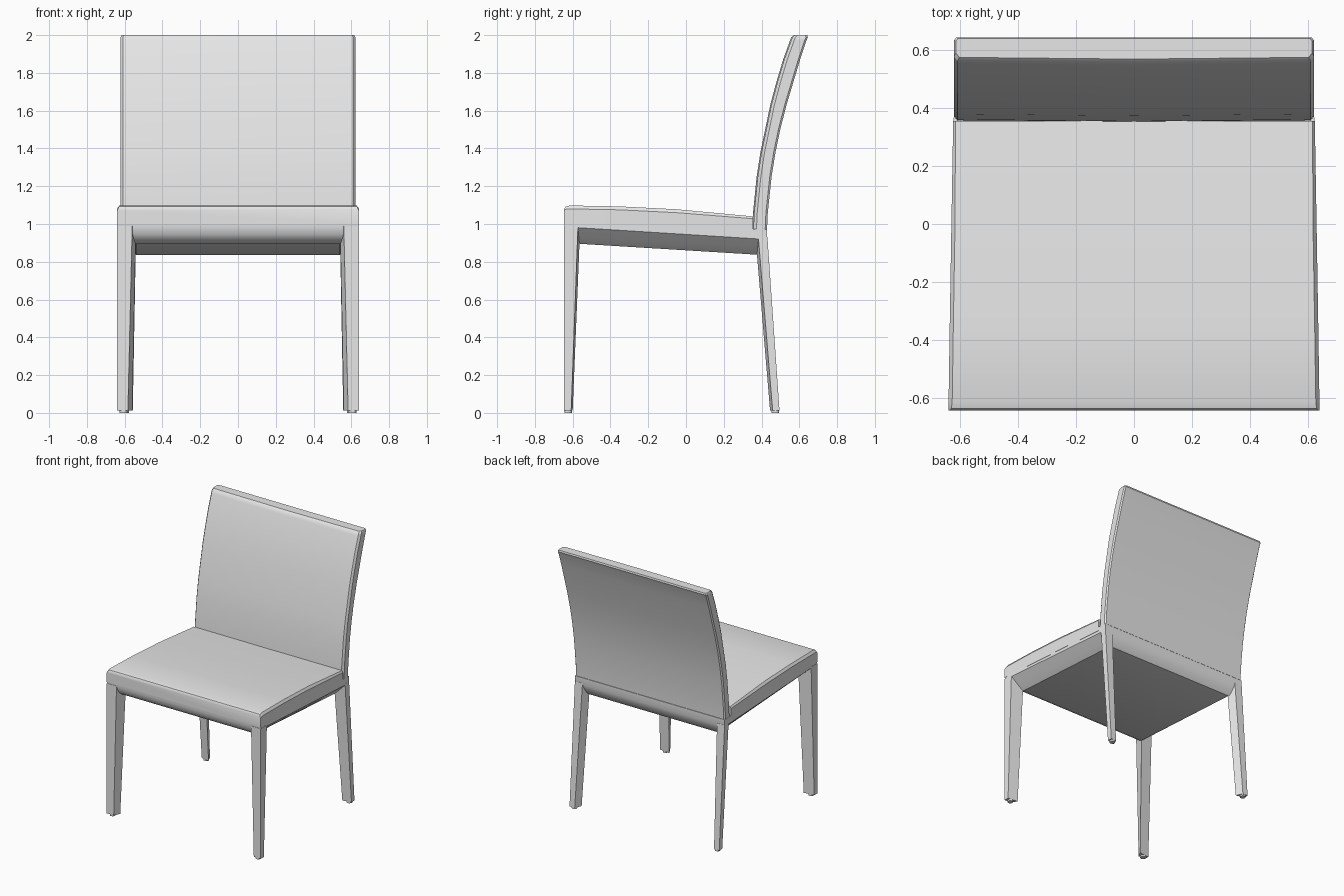
import bpy, bmesh, math
from mathutils import Vector

old = bpy.data.objects.get("Cube")
if old:
    bpy.data.objects.remove(old, do_unlink=True)

grey = bpy.data.materials.new("light_grey")
grey.use_nodes = True
grey.diffuse_color = (0.8, 0.8, 0.8, 1)
grey.node_tree.nodes["Principled BSDF"].inputs["Base Color"].default_value = (0.8, 0.8, 0.8, 1)


def loft(name, rings, angle=30):
    """Skin a list of closed rings and cap both ends."""
    bm = bmesh.new()
    loops = [[bm.verts.new(Vector(p)) for p in ring] for ring in rings]
    n = len(loops[0])
    for a, b in zip(loops, loops[1:]):
        for i in range(n):
            j = (i + 1) % n
            bm.faces.new((a[i], a[j], b[j], b[i]))
    bm.faces.new(loops[0])
    bm.faces.new(loops[-1])
    bmesh.ops.recalc_face_normals(bm, faces=bm.faces)
    mesh = bpy.data.meshes.new(name)
    bm.to_mesh(mesh)
    bm.free()
    obj = bpy.data.objects.new(name, mesh)
    bpy.context.collection.objects.link(obj)
    mesh.materials.append(grey)
    bpy.ops.object.select_all(action='DESELECT')
    obj.select_set(True)
    bpy.context.view_layer.objects.active = obj
    bpy.ops.object.shade_smooth_by_angle(angle=math.radians(angle))
    return obj


# Seat frame: tilted, narrowing to the underside, with a rolled front
def frame_ring(fw, fy, fz, bw, by, bz):
    return [(-fw, fy, fz), (fw, fy, fz), (bw, by, bz), (-bw, by, bz)]


loft("seat_frame", [
    frame_ring(0.54, -0.56, 0.895, 0.54, 0.385, 0.837),
    frame_ring(0.565, -0.598, 0.915, 0.56, 0.40, 0.856),
    frame_ring(0.595, -0.628, 0.943, 0.585, 0.414, 0.88),
    frame_ring(0.64, -0.643, 0.985, 0.622, 0.43, 0.918),
    frame_ring(0.64, -0.643, 1.03, 0.622, 0.43, 0.97),
])


# Seat cushion: chamfered cross-sections, crowned from front to back
def cushion_ring(y, w, low, top, c):
    return [(-w, y, low), (w, y, low), (w, y, top - c),
            (w - c * 0.7, y, top), (c * 0.7 - w, y, top), (-w, y, top - c)]


loft("seat_cushion", [
    cushion_ring(-0.645, 0.641, 1.00, 1.078, 0.008),
    cushion_ring(-0.637, 0.641, 1.00, 1.092, 0.014),
    cushion_ring(-0.615, 0.641, 1.00, 1.098, 0.018),
    cushion_ring(-0.35, 0.637, 0.985, 1.093, 0.018),
    cushion_ring(-0.05, 0.632, 0.97, 1.078, 0.018),
    cushion_ring(0.356, 0.625, 0.945, 1.04, 0.012),
])


# Backrest: curved panel with softened edges and a slight front bow
def back_ring(yf, yr, z, w=0.622):
    half = [(w - 0.012, yf), (w, yf + 0.016), (w, yr - 0.01), (w - 0.008, yr)]
    return ([(0, yf - 0.006, z)] + [(x, y, z) for x, y in half]
            + [(-x, y, z) for x, y in reversed(half)])


loft("backrest", [
    back_ring(0.357, 0.429, 0.972),
    back_ring(0.361, 0.433, 1.06),
    back_ring(0.380, 0.453, 1.25),
    back_ring(0.400, 0.474, 1.38),
    back_ring(0.425, 0.499, 1.50),
    back_ring(0.452, 0.532, 1.63),
    back_ring(0.484, 0.568, 1.75),
    back_ring(0.520, 0.604, 1.87),
    back_ring(0.556, 0.637, 1.97),
    back_ring(0.563, 0.645, 1.988),
    back_ring(0.576, 0.642, 2.0, 0.616),
])

# Legs: tapered, with the inner corner skewed; the foot glides sit below
LEGS = {
    "front": ([(0.641, -0.645), (0.56, -0.645), (0.54, -0.56), (0.641, -0.572)], 0.99,
              [(0.641, -0.645), (0.583, -0.645), (0.56, -0.60), (0.641, -0.608)]),
    "back": ([(0.623, 0.431), (0.56, 0.431), (0.54, 0.368), (0.623, 0.383)], 0.93,
             [(0.623, 0.495), (0.58, 0.495), (0.557, 0.445), (0.623, 0.459)]),
}
for end, (top, height, bottom) in LEGS.items():
    cx = sum(p[0] for p in bottom) / 4
    cy = sum(p[1] for p in bottom) / 4
    for side, s in (("left", 1), ("right", -1)):
        loft(f"{end}_{side}_leg", [[(s * x, y, 0.012) for x, y in bottom],
                                   [(s * x, y, height) for x, y in top]])
        circle = [(s * cx + 0.02 * math.cos(t * math.pi / 8),
                   cy + 0.02 * math.sin(t * math.pi / 8)) for t in range(16)]
        loft(f"{end}_{side}_foot_glide", [[(x, y, z) for x, y in circle] for z in (0, 0.02)])
